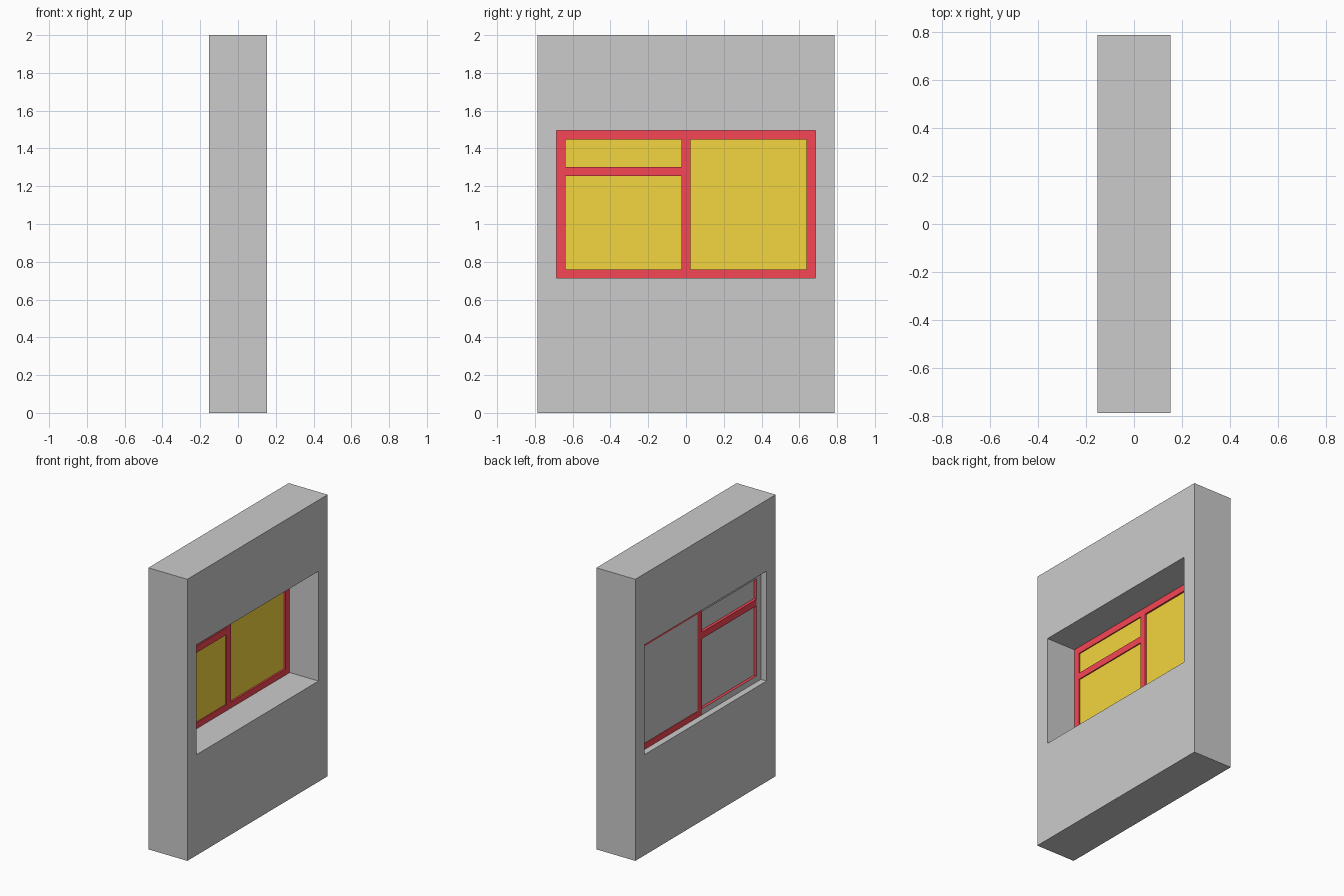
import bpy, bmesh

if "Cube" in bpy.data.objects:
    bpy.data.objects.remove(bpy.data.objects["Cube"])


def material(name, rgb):
    m = bpy.data.materials.new(name)
    m.diffuse_color = (*rgb, 1)
    m.use_nodes = True
    m.node_tree.nodes["Principled BSDF"].inputs["Base Color"].default_value = m.diffuse_color
    return m


red = material("frame_red", (0.92, 0.06, 0.09))
gold = material("pane_gold", (0.90, 0.67, 0.05))
grey = material("plain_grey", (0.8, 0.8, 0.8))


def box(name, x, y, z, mat=None, grey_back=False):
    """Box from (min, max) ranges; the -x face can be left plain grey."""
    bm = bmesh.new()
    bmesh.ops.create_cube(bm, size=1)
    for v in bm.verts:
        v.co = [r[0] if c < 0 else r[1] for c, r in zip(v.co, (x, y, z))]
    bm.normal_update()
    if grey_back:
        for f in bm.faces:
            if f.normal.x < -0.5:
                f.material_index = 1
    mesh = bpy.data.meshes.new(name)
    bm.to_mesh(mesh)
    bm.free()
    if mat:
        mesh.materials.append(mat)
        mesh.materials.append(grey)
    ob = bpy.data.objects.new(name, mesh)
    bpy.context.collection.objects.link(ob)
    return ob


# Main dimensions
W, Y, Z0, Z1 = 0.153, 0.685, 0.715, 1.495    # wall half depth, opening
B, M = 0.047, 0.023                          # bar width, half mullion
FX = (-0.108, -0.073)                        # frame depth range
T0, T1 = 1.255, 1.302                        # transom

# Wall with a cut-through window opening
wall = box("wall", (-W, W), (-0.787, 0.787), (0, 2))
cutter = box("opening_cutter", (-0.5, 0.5), (-Y, Y), (Z0, Z1))
cutter.hide_render = True
cut = wall.modifiers.new("opening", 'BOOLEAN')
cut.operation = 'DIFFERENCE'
cut.solver = 'EXACT'
cut.object = cutter
bpy.context.view_layer.objects.active = wall
bpy.ops.object.modifier_apply(modifier=cut.name)
bpy.data.objects.remove(cutter)

# Frame uprights
box("left_jamb", FX, (-Y, -Y + B), (Z0, Z1), red, True)
box("right_jamb", FX, (Y - B, Y), (Z0, Z1), red)
box("mullion", FX, (-M, M), (Z0, Z1), red)

# Frame rails, split at the mullion
for side, ys, plain in (("left", (-Y + B, -M), True), ("right", (M, Y - B), False)):
    box(side + "_bottom_rail", FX, ys, (Z0, Z0 + B - 0.004), red, plain)
    box(side + "_top_rail", FX, ys, (Z1 - B, Z1), red, plain)
box("transom", FX, (-Y + B, -M), (T0, T1), red)

# Panes: gold inside, grey outside
low, high = Z0 + B - 0.004, Z1 - B
box("lower_left_pane", (-0.088, -0.081), (-Y + B, -M), (low, T0), gold, True)
box("upper_left_pane", (-0.088, -0.081), (-Y + B, -M), (T1, high), gold, True)
box("right_pane", (-0.105, -0.085), (M, Y - B), (low, high), gold, True)
